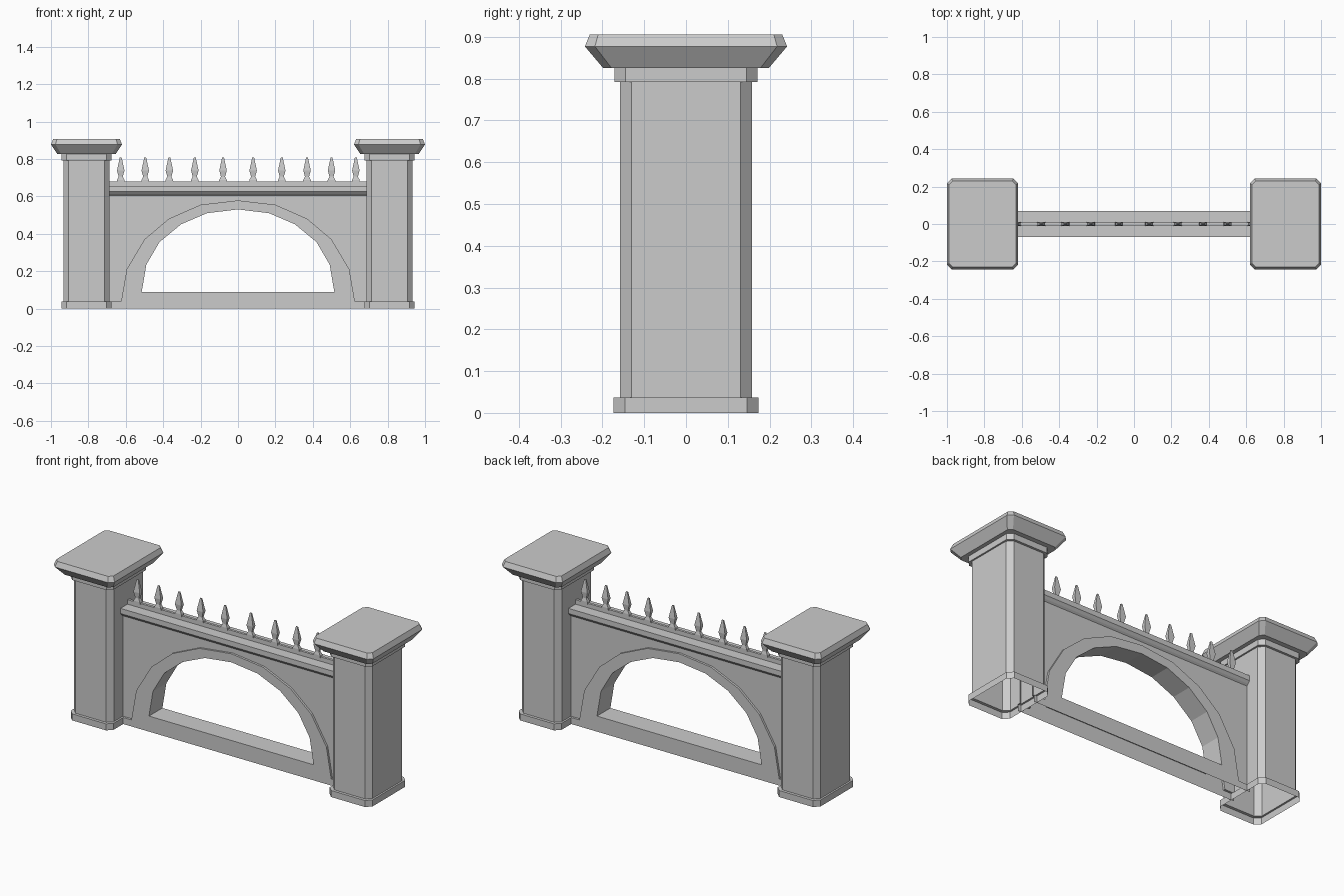
import bpy

if "Cube" in bpy.data.objects:
    bpy.data.objects.remove(bpy.data.objects["Cube"])


def make(name, verts, faces):
    mesh = bpy.data.meshes.new(name)
    mesh.from_pydata(verts, [], faces)
    mesh.update()
    obj = bpy.data.objects.new(name, mesh)
    bpy.context.collection.objects.link(obj)
    return obj


def loft(name, rings, cap_bottom=True):
    """Join equal-sized rings from bottom to top and cap them."""
    n = len(rings[0])
    verts = [p for r in rings for p in r]
    faces = []
    for k in range(len(rings) - 1):
        for i in range(n):
            j = (i + 1) % n
            faces.append((k * n + i, k * n + j, k * n + n + j, k * n + n + i))
    faces.append(tuple(range(len(verts) - n, len(verts))))
    if cap_bottom:
        faces.append(tuple(reversed(range(n))))
    return make(name, verts, faces)


def chamfered(cx, hx, hy, c, z):
    quarter = [(hx, -hy + c), (hx, hy - c), (hx - c, hy), (-hx + c, hy),
               (-hx, hy - c), (-hx, -hy + c), (-hx + c, -hy), (hx - c, -hy)]
    return [(cx + x, y, z) for x, y in quarter]


# Pillars: plinth, shaft, collar and flared cap in one open-bottomed shell
LEVELS = [(.134, .174, .028, 0), (.134, .174, .028, .037),
          (.124, .158, .028, .037), (.124, .158, .028, .792),
          (.133, .171, .026, .792), (.133, .171, .026, .825),
          (.155, .198, .02, .825), (.19, .242, .024, .877),
          (.178, .23, .02, .906)]
for side, cx in (("left", -.81), ("right", .81)):
    loft(side + "_pillar", [chamfered(cx, *lv) for lv in LEVELS], cap_bottom=False)


# Arched wall
def both_sides(half):
    return [(-x, z) for x, z in reversed(half[1:])] + half


END = .695
FRAME_Y, WALL_Y = .06, .048
outer = both_sides([(0, .578), (.2, .555), (.37, .48), (.5, .37), (.595, .21), (.625, .037)])
inner = both_sides([(0, .53), (.165, .51), (.305, .45), (.42, .355), (.49, .235), (.515, .088)])
step = [(-END, .037)] + outer + [(END, .037)]

frame_v, frame_f, wall_v, wall_f = [], [], [], []


def poly(verts, faces, pts):
    faces.append(tuple(range(len(verts), len(verts) + len(pts))))
    verts.extend(pts)


for s in (-1, 1):
    def face(vs, fs, pts, y):
        pts = [(x, s * y, z) for x, z in pts]
        poly(vs, fs, pts if s < 0 else pts[::-1])

    # raised arch band
    for i in range(len(outer) - 1):
        face(frame_v, frame_f, [inner[i], inner[i + 1], outer[i + 1], outer[i]], FRAME_Y)
    # raised foot band under the opening
    face(frame_v, frame_f, [(-END, 0), (END, 0), step[-1], outer[-1], inner[-1],
                            inner[0], outer[0], step[0]], FRAME_Y)
    # step from the band back to the wall
    for a, b in zip(step, step[1:]):
        q = [(a[0], s * FRAME_Y, a[1]), (b[0], s * FRAME_Y, b[1]),
             (b[0], s * WALL_Y, b[1]), (a[0], s * WALL_Y, a[1])]
        poly(frame_v, frame_f, q if s < 0 else q[::-1])
    # flat wall above the arch
    face(wall_v, wall_f, step + [(END, .61), (-END, .61)], WALL_Y)

# opening reveal and sill
for a, b in zip(inner, inner[1:] + inner[:1]):
    poly(frame_v, frame_f, [(a[0], -FRAME_Y, a[1]), (a[0], FRAME_Y, a[1]),
                            (b[0], FRAME_Y, b[1]), (b[0], -FRAME_Y, b[1])])
make("arch_frame", frame_v, frame_f)
make("wall_panel", wall_v, wall_f)


# Coping and thin rail, swept along x
def sweep(name, half):
    section = half + [(-y, z) for y, z in reversed(half)]
    loft(name, [[(x, y, z) for y, z in section] for x in (-END, END)])


sweep("coping", [(.07, .655), (.07, .626), (.058, .613), (.048, .605)][::-1])
sweep("spike_rail", [(.007, .65), (.007, .68)])

# Spikes: half width, half depth, height
SPIKE = [(.022, .011, .675), (.02, .011, .688), (.011, .007, .705),
         (.02, .011, .738), (.005, .003, .808)]
for i, x in enumerate((-.627, -.496, -.367, -.231, -.08, .081, .234, .369, .5, .63)):
    loft("spike_%d" % (i + 1),
         [[(x + w, -d, z), (x + w, d, z), (x - w, d, z), (x - w, -d, z)] for w, d, z in SPIKE])
